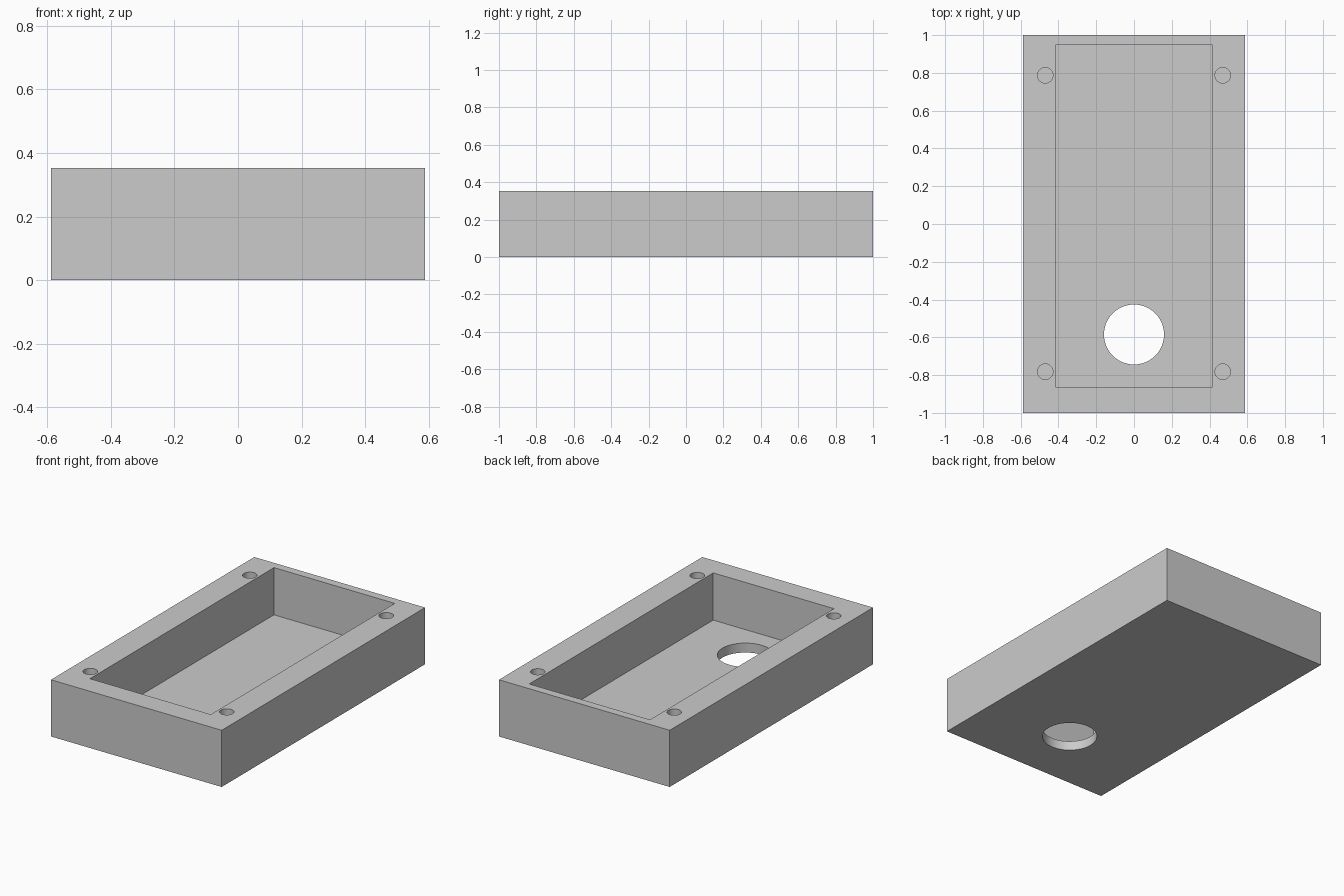
import bpy

cube = bpy.data.objects.get("Cube")
if cube:
    bpy.data.objects.remove(cube, do_unlink=True)

WIDTH, LENGTH, HEIGHT = 1.176, 2.0, 0.353
FLOOR = 0.059
SCREW_DEPTH = 0.24

grey = bpy.data.materials.new("plain grey")
grey.use_nodes = True
grey.diffuse_color = (0.6, 0.6, 0.6, 1)
grey.node_tree.nodes["Principled BSDF"].inputs["Base Color"].default_value = (0.6, 0.6, 0.6, 1)


def finish(name):
    obj = bpy.context.object
    obj.name = name
    obj.data.materials.append(grey)
    return obj


def box(name, x, y, z):
    """Box from (min, max) pairs on each axis."""
    spans = (x, y, z)
    bpy.ops.mesh.primitive_cube_add(size=1, location=[(a + b) / 2 for a, b in spans])
    obj = finish(name)
    obj.scale = [b - a for a, b in spans]
    bpy.ops.object.transform_apply(location=True, rotation=False, scale=True)
    return obj


def cylinder(name, x, y, radius, bottom, top):
    bpy.ops.mesh.primitive_cylinder_add(vertices=64, radius=radius, depth=top - bottom,
                                        location=(x, y, (top + bottom) / 2))
    return finish(name)


# Solid block of the enclosure
tray = box("enclosure_tray", (-WIDTH / 2, WIDTH / 2), (-LENGTH / 2, LENGTH / 2), (0, HEIGHT))

# Pocket, cable hole through the floor, and blind screw holes in the rim
cutters = [
    box("pocket_cutter", (-0.416, 0.416), (-0.862, 0.948), (FLOOR, HEIGHT + 0.1)),
    cylinder("cable_hole_cutter", 0, -0.585, 0.159, -0.1, FLOOR + 0.05),
]
for x in (-0.47, 0.47):
    for y in (-0.782, 0.787):
        cutters.append(cylinder("screw_hole_cutter", x, y, 0.041,
                                HEIGHT - SCREW_DEPTH, HEIGHT + 0.1))

for cutter in cutters:
    cutter.hide_render = True
    cut = tray.modifiers.new(cutter.name, "BOOLEAN")
    cut.operation = "DIFFERENCE"
    cut.solver = "EXACT"
    cut.object = cutter

# Apply the cuts and remove the cutters
bpy.ops.object.select_all(action="DESELECT")
tray.select_set(True)
bpy.context.view_layer.objects.active = tray
for name in [m.name for m in tray.modifiers]:
    bpy.ops.object.modifier_apply(modifier=name)
for cutter in cutters:
    bpy.data.objects.remove(cutter, do_unlink=True)

# Smooth hole walls, sharp edges elsewhere
bpy.ops.object.shade_smooth_by_angle()
